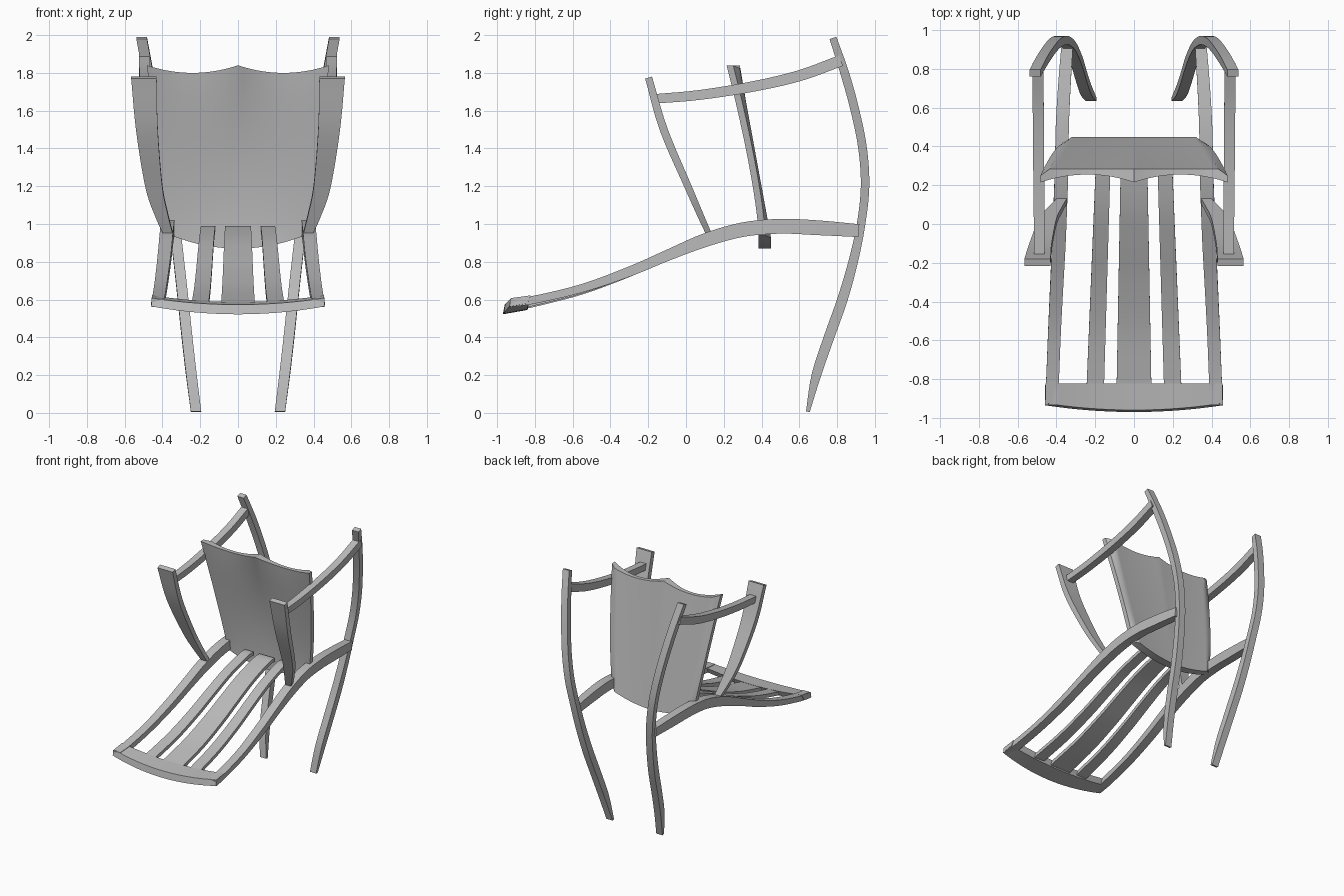
import bpy
import bmesh
import math
from mathutils import Vector

old_cube = bpy.data.objects.get("Cube")
if old_cube:
    bpy.data.objects.remove(old_cube, do_unlink=True)

# Single plain finish
finish = bpy.data.materials.new("plain_grey")
finish.use_nodes = True
GREY = (0.5, 0.5, 0.5, 1)
finish.diffuse_color = GREY
finish.node_tree.nodes["Principled BSDF"].inputs["Base Color"].default_value = GREY


def loft(name, rings):
    """Skin a closed tube through the rings and cap both ends with quads."""
    bm = bmesh.new()
    rows = [[bm.verts.new(point) for point in ring] for ring in rings]
    count = len(rows[0])
    for low, high in zip(rows, rows[1:]):
        for i in range(count):
            j = (i + 1) % count
            bm.faces.new((low[i], low[j], high[j], high[i]))
    for row in (rows[0], rows[-1]):
        for i in range(count // 2 - 1):
            bm.faces.new((row[i], row[i + 1], row[count - 2 - i], row[count - 1 - i]))
    bmesh.ops.recalc_face_normals(bm, faces=bm.faces)
    mesh = bpy.data.meshes.new(name)
    bm.to_mesh(mesh)
    bm.free()
    mesh.materials.append(finish)
    obj = bpy.data.objects.new(name, mesh)
    bpy.context.collection.objects.link(obj)
    bpy.ops.object.select_all(action="DESELECT")
    obj.select_set(True)
    bpy.context.view_layer.objects.active = obj
    bpy.ops.object.shade_smooth_by_angle(angle=math.radians(35))
    return obj


def smooth_path(stations, steps=5):
    """Catmull-Rom interpolation of stations (x, y, z, width, thickness)."""
    pts = [Vector(s) for s in stations]
    pts = [pts[0] * 2 - pts[1]] + pts + [pts[-1] * 2 - pts[-2]]
    result = []
    for a, b, c, d in zip(pts, pts[1:], pts[2:], pts[3:]):
        for k in range(steps):
            t = k / steps
            result.append((b * 2 + (c - a) * t + (a * 2 - b * 5 + c * 4 - d) * t ** 2
                           + (b * 3 - a - c * 3 + d) * t ** 3) / 2)
    return result + [pts[-2]]


def bar(name, stations, side=1):
    """Bent rectangular bar: width runs along x, thickness across the bend."""
    path = smooth_path(stations)
    rings = []
    for i, p in enumerate(path):
        step = path[min(i + 1, len(path) - 1)] - path[max(i - 1, 0)]
        normal = Vector((0, -step[2], step[1])).normalized() * p[4] / 2
        centre = Vector((p[0] * side, p[1], p[2]))
        half = Vector((p[3] / 2, 0, 0))
        rings.append([centre - half - normal, centre + half - normal,
                      centre + half + normal, centre - half + normal])
    return loft(name, rings)


rocker = [(.222, .645, .006, .055, .02), (.247, .69, .2, .056, .05),
          (.27, .757, .4, .056, .055), (.291, .828, .6, .056, .055),
          (.313, .885, .8, .056, .05), (.337, .927, 1, .056, .045),
          (.37, .948, 1.2, .056, .045), (.405, .935, 1.4, .056, .046),
          (.44, .895, 1.6, .056, .046), (.476, .84, 1.8, .056, .046),
          (.51, .778, 1.985, .056, .038)]
side_rail = [(.345, .915, .965, .06, .068), (.36, .7, .98, .065, .078),
             (.37, .5, .988, .068, .078), (.373, .3, .97, .07, .076),
             (.38, .1, .914, .07, .072), (.388, -.1, .833, .07, .058),
             (.398, -.3, .748, .068, .052), (.41, -.55, .66, .066, .044),
             (.42, -.8, .6, .066, .042), (.426, -.93, .582, .066, .042)]
armrest = [(.495, .82, 1.865, .057, .06), (.494, .6, 1.785, .057, .058),
           (.492, .35, 1.727, .057, .055), (.49, .07, 1.683, .055, .052),
           (.488, -.16, 1.663, .055, .05)]
arm_post = [(.498, -.198, 1.775, .135, .038), (.482, -.118, 1.5, .115, .042),
            (.445, .01, 1.2, .09, .038), (.405, .075, 1.05, .07, .034),
            (.37, .12, .95, .05, .03)]

# Mirrored frame parts
for label, side in (("left", 1), ("right", -1)):
    bar(label + "_rocker", rocker, side)
    bar(label + "_side_rail", side_rail, side)
    bar(label + "_armrest", armrest, side)
    bar(label + "_arm_post", arm_post, side)


def slat(name, x_near, x_far, w_near, w_far, sag, side=1):
    """Back slat following the bend of the side rails."""
    stations = []
    bend = [(.37, .975)] + [s[1:3] for s in side_rail[3:-1]] + [(-.85, .592)]
    for y, z in bend:
        t = (.37 - y) / 1.22
        stations.append((x_near + (x_far - x_near) * t, y, z - sag * t,
                         w_near + (w_far - w_near) * t, .028))
    return bar(name, stations, side)


# Back slats
slat("centre_slat", 0, 0, .135, .18, .025)
slat("left_slat", .157, .2, .075, .09, .018)
slat("right_slat", .157, .2, .075, .09, .018, -1)

# Curved crest rail joining the slats
crest = []
for i in range(-10, 11):
    u = i / 10
    lift = .035 * u * u
    x = .46 * u
    crest.append([(x, -.97 + lift, .522 + lift * 1.2), (x, -.84, .545 + lift),
                  (x * .99, -.822, .587 + lift), (x * .99, -.96 + lift, .573 + lift)])
loft("crest_rail", crest)

# Dished seat panel with a scalloped front edge and chamfered underside
ROWS = 16
seat = []
for i in range(-20, 21):
    u = i / 20
    wave = (2 * abs(u) - 1) ** 2
    chamfer = max(0, (abs(u) - .9) / .1)
    bottom = .87 + .07 * u * u
    top = 1.8 + .04 * wave
    front, back = [], []
    for k in range(ROWS + 1):
        v = k / ROWS
        x = u * (.355 + .127 * v ** .8)
        z = bottom + (top - bottom) * v
        edge = .385 - .17 * v ** 1.35
        dish = .025 * (1 - u * u) * math.sin(math.pi * v)
        y = edge + dish + .04 * (1 - wave) * v ** 4
        deep = .285 + .165 * (1 - v)
        front.append((x, y, z))
        back.append((x, deep + (edge + .035 - deep) * chamfer, z))
    seat.append(front + back[::-1])
loft("seat_panel", seat)
